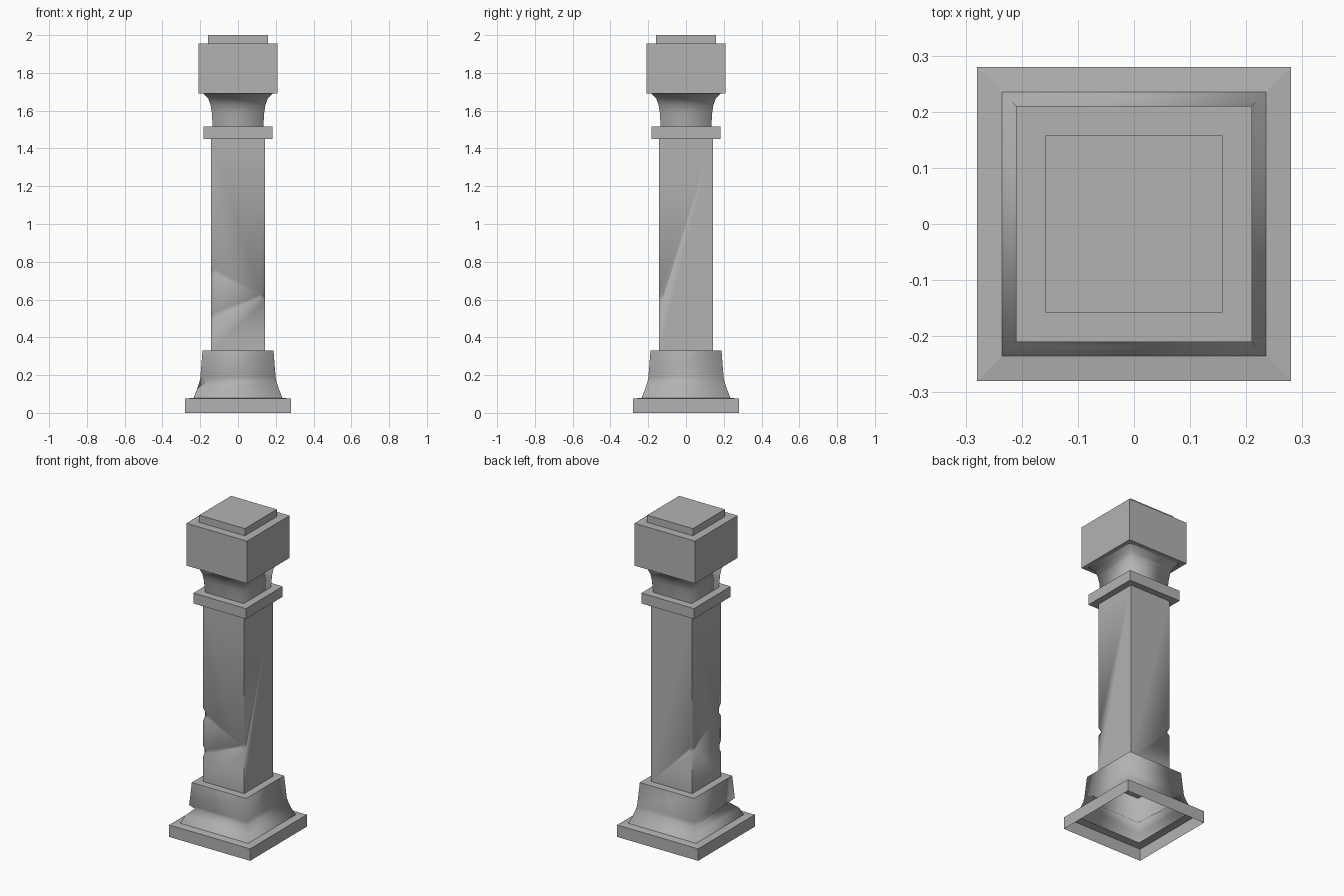
import bpy, bmesh
from math import radians
from mathutils import Vector

cube = bpy.data.objects.get("Cube")
if cube:
    bpy.data.objects.remove(cube, do_unlink=True)

stone = bpy.data.materials.new("grey stone")
stone.use_nodes = True
grey = (0.45, 0.45, 0.45, 1)
stone.diffuse_color = grey
stone.node_tree.nodes["Principled BSDF"].inputs["Base Color"].default_value = grey

CORNERS = [(-1, -1), (1, -1), (1, 1), (-1, 1)]


def loft(name, profile, bottom=True, top=True, smooth=False, dents=()):
    """Square rings of (half width, z); dents are (ring, corner, scale)."""
    bm = bmesh.new()
    rings = [[bm.verts.new((sx * w, sy * w, z)) for sx, sy in CORNERS]
             for w, z in profile]
    for ring, corner, scale in dents:
        rings[ring][corner].co.xy *= scale
    for low, high in zip(rings, rings[1:]):
        for i in range(4):
            j = (i + 1) % 4
            bm.faces.new((low[i], low[j], high[j], high[i])).smooth = smooth
    if bottom:
        bm.faces.new(rings[0][::-1])
    if top:
        bm.faces.new(rings[-1])
    mesh = bpy.data.meshes.new(name)
    bm.to_mesh(mesh)
    bm.free()
    mesh.materials.append(stone)
    obj = bpy.data.objects.new(name, mesh)
    bpy.context.collection.objects.link(obj)
    return obj


def chip(obj, corner, z, reach, height):
    """Cut a wedge out of one vertical edge, reaching in along both faces."""
    half = 0.142
    sx, sy = CORNERS[corner]
    out = Vector((sx, sy, 0))
    side = Vector((-sy, sx, 0))
    mid = out * half + Vector((0, 0, z))
    up = Vector((0, 0, height * 2))
    bm = bmesh.new()
    points = [mid - out * reach / 2]
    points += [mid + out * reach / 2 + side * s * reach * 2 + up * u
               for s, u in [(-1, -1), (1, -1), (1, 1), (-1, 1)]]
    bmesh.ops.convex_hull(bm, input=[bm.verts.new(p) for p in points])
    mesh = bpy.data.meshes.new("chip_cutter")
    bm.to_mesh(mesh)
    bm.free()
    mesh.materials.append(stone)
    cutter = bpy.data.objects.new("chip_cutter", mesh)
    bpy.context.collection.objects.link(cutter)
    cutter.hide_render = True
    bpy.context.view_layer.objects.active = obj
    mod = obj.modifiers.new("chip", 'BOOLEAN')
    mod.operation = 'DIFFERENCE'
    mod.solver = 'EXACT'
    mod.object = cutter
    bpy.ops.object.modifier_apply(modifier=mod.name)
    bpy.data.objects.remove(cutter, do_unlink=True)


# Foot: hollow plinth and flared base with a dented front corner
loft("plinth", [(0.28, 0), (0.28, 0.075), (0.235, 0.08)], bottom=False, top=False)
loft("flared_base",
     [(0.235, 0.08), (0.217, 0.125), (0.204, 0.165), (0.199, 0.19), (0.188, 0.33)],
     bottom=False, top=False, smooth=True, dents=[(2, 0, 0.86)])
loft("base_ledge", [(0.188, 0.33), (0.142, 0.331)], bottom=False, top=False)

# Shaft with chipped edges
shaft = loft("shaft", [(0.142, 0.33), (0.142, 1.45)])
for corner, z, reach, height in [(0, 0.75, 0.03, 0.04), (0, 0.52, 0.022, 0.035),
                                 (1, 0.62, 0.035, 0.025), (3, 0.6, 0.03, 0.025)]:
    chip(shaft, corner, z, reach, height)
bpy.ops.object.select_all(action='DESELECT')
shaft.select_set(True)
bpy.context.view_layer.objects.active = shaft
bpy.ops.object.shade_smooth_by_angle(angle=radians(65))

# Head: collar, curved neck, block and cap
loft("collar", [(0.182, 1.45), (0.182, 1.515)])
loft("curved_neck",
     [(0.134, 1.515), (0.139, 1.59), (0.145, 1.63), (0.158, 1.665), (0.182, 1.69)],
     bottom=False, top=False, smooth=True)
loft("capital_block", [(0.21, 1.69), (0.21, 1.955)])
loft("cap", [(0.158, 1.955), (0.158, 2.0)], bottom=False)
